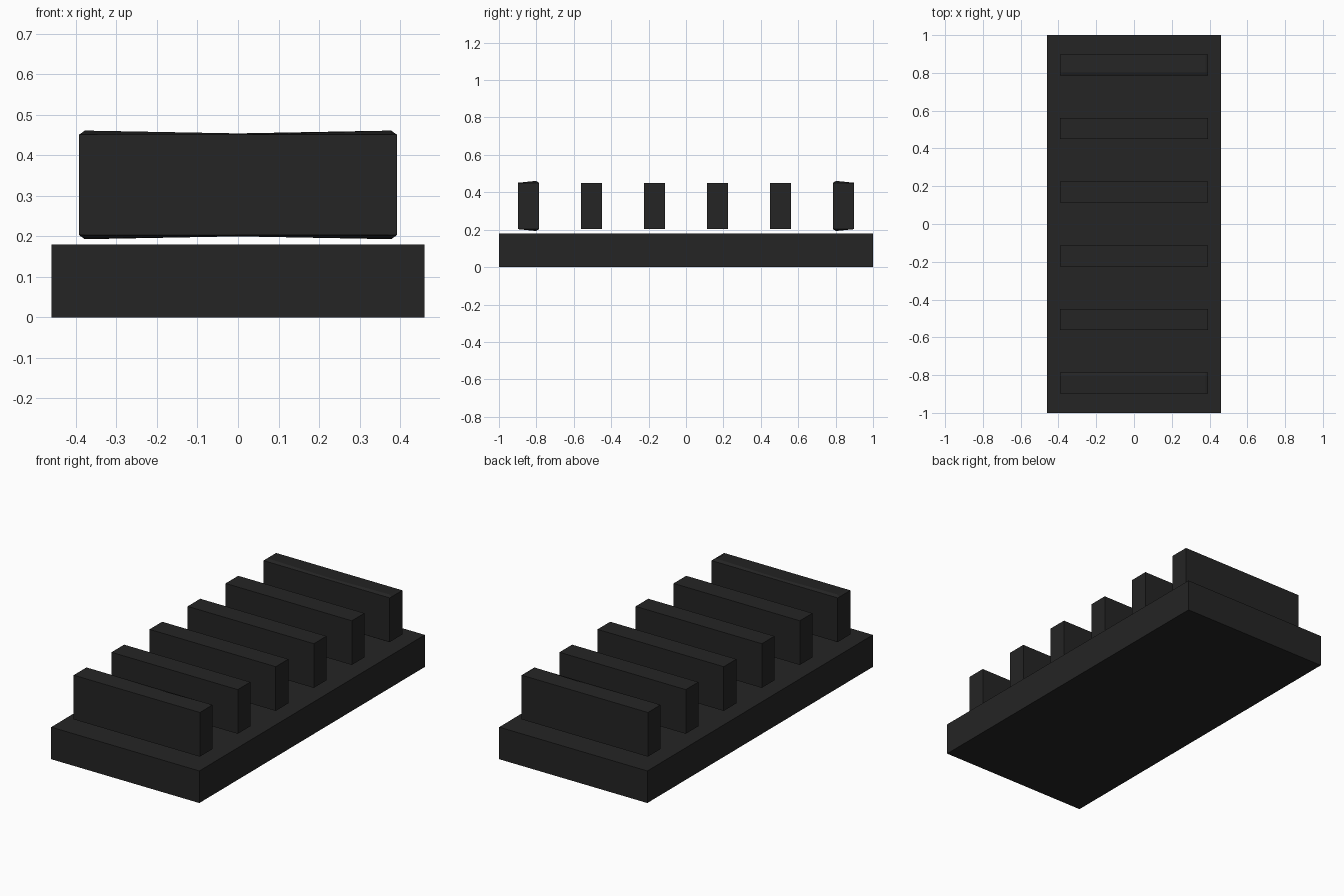
import bpy
import bmesh

cube = bpy.data.objects.get("Cube")
if cube:
    bpy.data.objects.remove(cube)

# One near-black finish for everything
black = bpy.data.materials.new("black")
black.use_nodes = True
black.diffuse_color = (0.018, 0.018, 0.018, 1)
black.node_tree.nodes["Principled BSDF"].inputs["Base Color"].default_value = black.diffuse_color

BOTTOM, TOP, HALF_LENGTH, HALF_DEPTH = 0.203, 0.451, 0.392, 0.056


def finish(name, bm):
    bmesh.ops.recalc_face_normals(bm, faces=bm.faces)
    mesh = bpy.data.meshes.new(name)
    bm.to_mesh(mesh)
    bm.free()
    mesh.materials.append(black)
    bpy.context.collection.objects.link(bpy.data.objects.new(name, mesh))


def box(name, centre, size):
    bm = bmesh.new()
    bmesh.ops.create_cube(bm, size=1)
    bmesh.ops.scale(bm, vec=size, verts=bm.verts)
    bmesh.ops.translate(bm, vec=centre, verts=bm.verts)
    finish(name, bm)


def end_slat(name, y, side):
    """Slat whose inward edge flares slightly, lofted along its length."""
    bm = bmesh.new()
    outer, inner = y + side * HALF_DEPTH, y - side * HALF_DEPTH
    crest = inner + side * 0.016
    rings = []
    # Flare height at each station along the length
    for x, flare in ((-HALF_LENGTH, 0), (-0.378, 0.01), (0, 0.003),
                     (0.378, 0.01), (HALF_LENGTH, 0)):
        profile = ((outer, BOTTOM), (outer, TOP), (crest, TOP + flare),
                   (inner, TOP), (inner, BOTTOM), (crest, BOTTOM - flare))
        rings.append([bm.verts.new((x, py, pz)) for py, pz in profile])
    for a, b in zip(rings, rings[1:]):
        for i in range(len(a)):
            j = (i + 1) % len(a)
            bm.faces.new((a[i], a[j], b[j], b[i]))
    bm.faces.new(rings[0])
    bm.faces.new(rings[-1])
    finish(name, bm)


# Base slab
box("base", (0, 0, 0.09), (0.92, 2, 0.18))

# Four plain slats hovering above the base, and a flared one at each end
for side, word in ((-1, "front"), (1, "back")):
    for y, place in ((0.169, "inner"), (0.506, "middle")):
        box(f"{word}_{place}_slat", (0, side * y, (BOTTOM + TOP) / 2),
            (2 * HALF_LENGTH, 2 * HALF_DEPTH, TOP - BOTTOM))
    end_slat(f"{word}_end_slat", side * 0.842, side)
